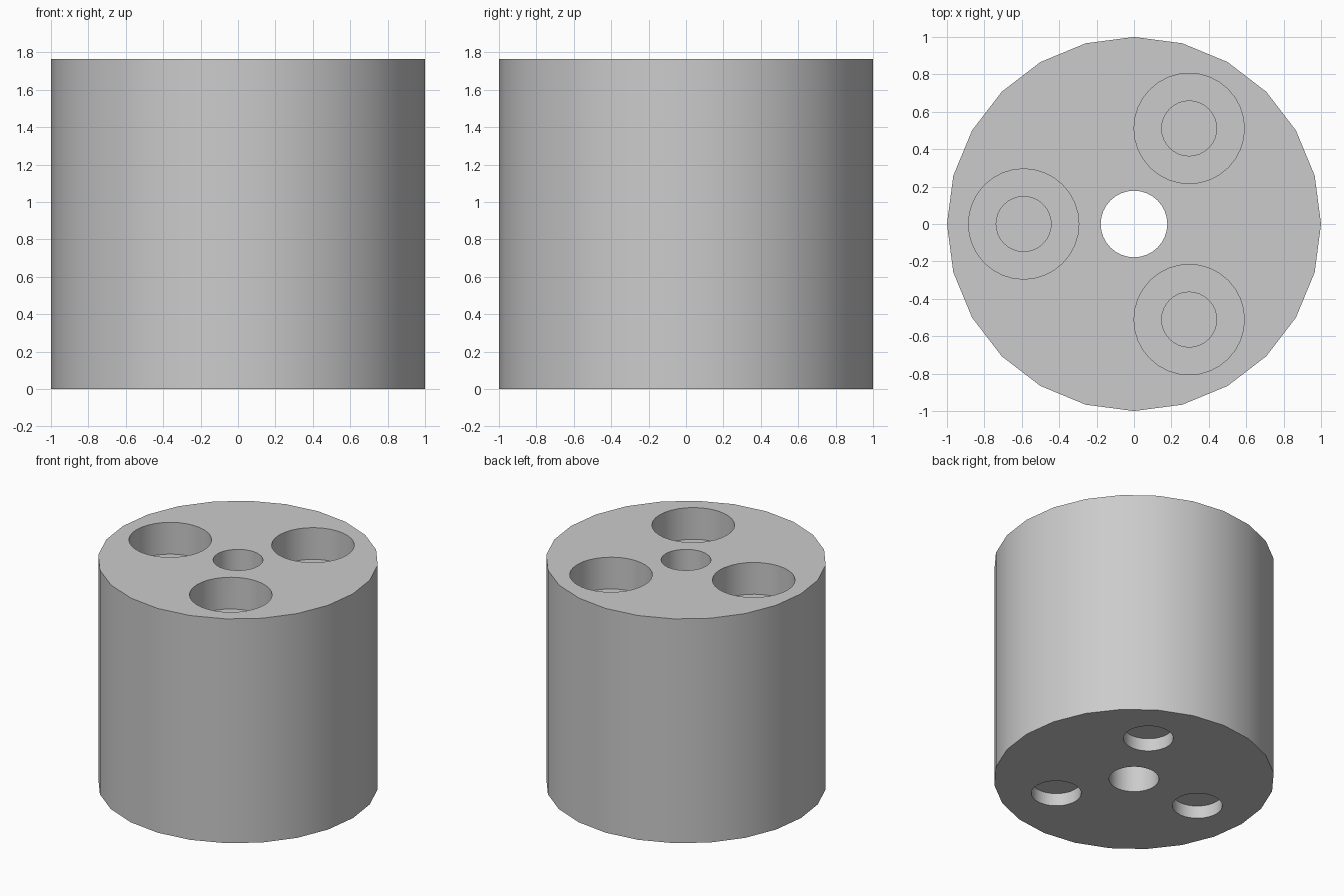
import bpy
from math import cos, sin, radians

cube = bpy.data.objects.get("Cube")
if cube:
    bpy.data.objects.remove(cube, do_unlink=True)

HEIGHT = 1.765
RING = 0.59        # distance of the pockets from the axis
OVER = 0.1         # how far cutters stick out of the block

grey = bpy.data.materials.new("light_grey")
grey.use_nodes = True
grey.diffuse_color = (0.6, 0.6, 0.6, 1)
grey.node_tree.nodes["Principled BSDF"].inputs["Base Color"].default_value = (0.6, 0.6, 0.6, 1)


def cylinder(name, radius, bottom, top, sides, x=0, y=0):
    bpy.ops.mesh.primitive_cylinder_add(vertices=sides, radius=radius, depth=top - bottom,
                                        location=(x, y, (top + bottom) / 2))
    obj = bpy.context.object
    obj.name = name
    obj.data.materials.append(grey)
    return obj


def drill(target, radius, bottom, top, x=0, y=0):
    """Cut a round hole out of the target and discard the cutter."""
    cutter = cylinder("hole_cutter", radius, bottom, top, 32, x, y)
    cutter.hide_render = True
    mod = target.modifiers.new("hole", 'BOOLEAN')
    mod.operation = 'DIFFERENCE'
    mod.solver = 'EXACT'
    mod.object = cutter
    bpy.context.view_layer.objects.active = target
    bpy.ops.object.modifier_apply(modifier=mod.name)
    bpy.data.objects.remove(cutter, do_unlink=True)


# Main block with a bore right through its axis
block = cylinder("cylinder_block", 1, 0, HEIGHT, 24)
drill(block, 0.178, -OVER, HEIGHT + OVER)

# Three stepped pockets in the top, each with a shallow recess underneath
for angle in (60, 180, 300):
    x, y = RING * cos(radians(angle)), RING * sin(radians(angle))
    drill(block, 0.295, HEIGHT - 0.25, HEIGHT + OVER, x, y)
    drill(block, 0.147, 0.15, HEIGHT, x, y)
    drill(block, 0.178, -OVER, 0.1, x, y)

# Smooth walls, crisp rims
bpy.ops.object.select_all(action='DESELECT')
block.select_set(True)
bpy.context.view_layer.objects.active = block
bpy.ops.object.shade_smooth_by_angle(angle=radians(30))
